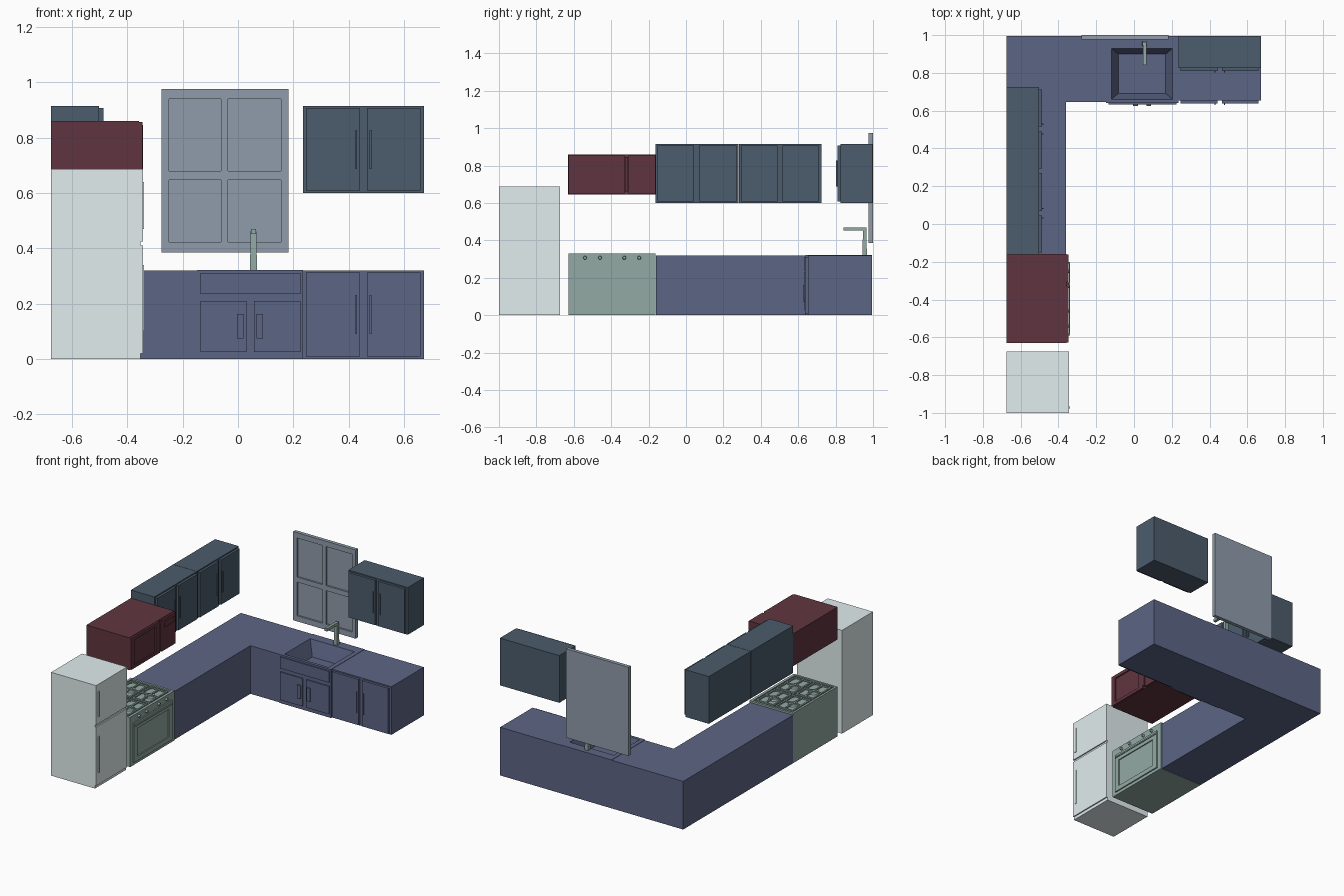
import bpy, bmesh
from mathutils import Matrix, Vector

if "Cube" in bpy.data.objects:
    bpy.data.objects.remove(bpy.data.objects["Cube"])

def material(name, rgb):
    m = bpy.data.materials.new(name)
    m.diffuse_color = (*rgb, 1)
    m.use_nodes = True
    m.node_tree.nodes["Principled BSDF"].inputs["Base Color"].default_value = m.diffuse_color
    return m

BLUE = material("base_blue", (0.107, 0.130, 0.235))
SLATE = material("upper_slate", (0.072, 0.107, 0.150))
RED = material("dark_red", (0.118, 0.036, 0.050))
GREEN = material("grey_green", (0.29, 0.40, 0.37))
PALE = material("pale_grey", (0.76, 0.85, 0.86))
STEEL = material("window_grey", (0.28, 0.335, 0.41))

def add_box(bm, x0, x1, y0, y1, z0, z1):
    size = Matrix.Diagonal((x1 - x0, y1 - y0, z1 - z0, 1))
    pos = Matrix.Translation(((x0 + x1) / 2, (y0 + y1) / 2, (z0 + z1) / 2))
    return bmesh.ops.create_cube(bm, size=1, matrix=pos @ size)["verts"]

def finish(name, bm, mat):
    me = bpy.data.meshes.new(name)
    bm.to_mesh(me)
    bm.free()
    ob = bpy.data.objects.new(name, me)
    me.materials.append(mat)
    bpy.context.collection.objects.link(ob)
    return ob

def boxes(name, mat, *dims):
    bm = bmesh.new()
    for d in dims:
        add_box(bm, *d)
    return finish(name, bm, mat)

def recess(bm, verts, direction, corners, depth, taper=1.0):
    """Sink a rectangular pocket into the box face that points along direction."""
    d = Vector(direction)
    bm.normal_update()
    face = next(f for f in {f for v in verts for f in v.link_faces} if f.normal.dot(d) > 0.9)
    axes = [i for i in range(3) if abs(d[i]) < 0.5]

    def place(scale, shift):
        mid = face.calc_center_median()
        c = [(corners[k][0] + corners[k][1]) / 2 for k in (0, 1)]
        signs = [[v.co[a] > mid[a] for a in axes] for v in face.verts]
        for v, s in zip(face.verts, signs):
            for k, a in enumerate(axes):
                v.co[a] = c[k] + (corners[k][s[k]] - c[k]) * scale
            v.co -= d * shift
    bmesh.ops.inset_individual(bm, faces=[face], thickness=0.005)
    place(1, 0)
    bmesh.ops.inset_individual(bm, faces=[face], thickness=0.002)
    place(taper, depth)

def cabinet(name, mat, start, back, depth, z0, z1, wall="back", w=0.437):
    """Two-door cabinet; wall='left' turns it to face +x."""
    front, h = -depth, (z0 + z1) / 2
    parts = [("", [(0, w, front, 0, z0, z1)]),
             ("_doors", [(a, b, front - 0.016, front, z0 + 0.008, z1 - 0.008)
                         for a, b in ((0.01, 0.206), (0.231, w - 0.013))]),
             ("_handles", [(a, a + 0.006, front - 0.022, front - 0.015, h - 0.07, h + 0.07)
                           for a in (0.190, 0.241)])]
    for suffix, dims in parts:
        ob = boxes(name + suffix, mat, *dims)
        if wall == "left":
            ob.rotation_euler.z = 1.5707963
            ob.location = (back, start, 0)
        else:
            ob.location = (start, back, 0)

# L-shaped corner counter
bm = bmesh.new()
outline = [(-0.675, -0.16), (-0.36, -0.16), (-0.36, 0.645), (-0.148, 0.645), (-0.148, 0.994), (-0.675, 0.994)]
base = bm.faces.new([bm.verts.new((x, y, 0)) for x, y in outline])
top = bmesh.ops.extrude_face_region(bm, geom=[base])["geom"]
bmesh.ops.translate(bm, vec=(0, 0, 0.32), verts=[g for g in top if isinstance(g, bmesh.types.BMVert)])
bmesh.ops.recalc_face_normals(bm, faces=bm.faces)
finish("corner_counter", bm, BLUE)

# Sink cabinet with tapered basin, drawer front, doors and handles
bm = bmesh.new()
v = add_box(bm, -0.148, 0.235, 0.640, 0.994, 0, 0.322)
recess(bm, v, (0, 0, 1), ((-0.12, 0.205), (0.66, 0.93)), 0.10, 0.77)
finish("sink_cabinet", bm, BLUE)
boxes("sink_cabinet_fronts", BLUE, (-0.135, 0.225, 0.633, 0.642, 0.235, 0.31),
      (-0.135, 0.03, 0.633, 0.642, 0.025, 0.21), (0.057, 0.225, 0.633, 0.642, 0.025, 0.21))
boxes("sink_cabinet_handles", BLUE, *[(a, a + 0.024, 0.626, 0.633, 0.073, 0.162) for a in (-0.004, 0.067)])

# Tap with tapered post
bm = bmesh.new()
for p in add_box(bm, 0.043, 0.069, 0.943, 0.967, 0.318, 0.47):
    if p.co.z > 0.4:
        p.co.x = 0.056 + (p.co.x - 0.056) * 0.75
        p.co.y = 0.957 + (p.co.y - 0.957) * 0.75
add_box(bm, 0.047, 0.065, 0.843, 0.95, 0.452, 0.47)
finish("tap", bm, GREEN)

# Base cabinet on the right and the three wall cabinets
cabinet("right_base_cabinet", BLUE, 0.235, 0.994, 0.341, 0, 0.32)
cabinet("right_wall_cabinet", SLATE, 0.235, 0.996, 0.171, 0.6, 0.914)
cabinet("left_wall_cabinet_a", SLATE, -0.162, -0.675, 0.173, 0.6, 0.914, "left", 0.444)
cabinet("left_wall_cabinet_b", SLATE, 0.284, -0.675, 0.173, 0.6, 0.914, "left", 0.440)

# Window: back slab plus raised frame bars around four panes
bars = [(a, b, 0.976, 0.99, 0.385, 0.975) for a, b in ((-0.277, -0.25), (-0.062, -0.037), (0.155, 0.182))]
bars += [(a, b, 0.976, 0.99, c, d) for a, b in ((-0.25, -0.062), (-0.037, 0.155))
         for c, d in ((0.385, 0.422), (0.646, 0.679), (0.939, 0.975))]
boxes("window", STEEL, (-0.277, 0.182, 0.988, 1.0, 0.385, 0.975), *bars)

# Microwave with door window, control panel and handle
boxes("microwave_body", RED, (-0.675, -0.358, -0.63, -0.16, 0.645, 0.86))
bm = bmesh.new()
v = add_box(bm, -0.358, -0.346, -0.628, -0.328, 0.648, 0.857)
recess(bm, v, (1, 0, 0), ((-0.595, -0.37), (0.668, 0.834)), 0.008)
finish("microwave_door", bm, RED)
bm = bmesh.new()
v = add_box(bm, -0.358, -0.346, -0.308, -0.162, 0.648, 0.857)
recess(bm, v, (1, 0, 0), ((-0.28, -0.17), (0.797, 0.834)), 0.005)
finish("microwave_panel", bm, RED)
boxes("microwave_handle", RED, (-0.358, -0.343, -0.325, -0.311, 0.66, 0.845))

# Stove body with recessed hob
bm = bmesh.new()
v = add_box(bm, -0.675, -0.354, -0.628, -0.162, 0, 0.331)
recess(bm, v, (0, 0, 1), ((-0.66, -0.372), (-0.615, -0.177)), 0.015)
finish("stove_body", bm, GREEN)

# Oven door, handle and knobs
bm = bmesh.new()
v = add_box(bm, -0.356, -0.346, -0.597, -0.195, 0.02, 0.283)
recess(bm, v, (1, 0, 0), ((-0.56, -0.232), (0.05, 0.235)), 0.007)
finish("oven_door", bm, GREEN)
boxes("oven_handle", GREEN, (-0.345, -0.340, -0.59, -0.2, 0.258, 0.267),
      *[(-0.348, -0.341, y, y + 0.01, 0.258, 0.267) for y in (-0.59, -0.21)])
bm = bmesh.new()
for y in (-0.54, -0.46, -0.33, -0.25):
    bmesh.ops.create_cone(bm, cap_ends=True, segments=12, radius1=0.010, radius2=0.008, depth=0.014,
                          matrix=Matrix.Translation((-0.348, y, 0.307)) @ Matrix.Rotation(1.5708, 4, "Y"))
finish("stove_knobs", bm, GREEN)

# Four burners with grates
grates, burners = bmesh.new(), bmesh.new()
for cx in (-0.587, -0.445):
    for cy in (-0.503, -0.289):
        hx, hy, t = 0.065, 0.098, 0.005
        for k in (-1, 0, 1):
            x, y = cx + k * (hx - t), cy + k * (hy - t)
            add_box(grates, x - t, x + t, cy - hy, cy + hy, 0.322, 0.331)
            add_box(grates, cx - hx, cx + hx, y - t, y + t, 0.322, 0.331)
        for sx in (-1, 1):
            for sy in (-1, 1):
                x, y = cx + sx * (hx - t), cy + sy * (hy - t)
                add_box(grates, x - t, x + t, y - t, y + t, 0.315, 0.323)
        bmesh.ops.create_cone(burners, cap_ends=True, segments=16, radius1=0.034, radius2=0.028, depth=0.012,
                              matrix=Matrix.Translation((cx, cy, 0.321)))
finish("hob_grates", grates, GREEN)
finish("hob_burners", burners, GREEN)

# Fridge with two doors and vertical handles
boxes("fridge_body", PALE, (-0.675, -0.352, -1.0, -0.675, 0, 0.687))
boxes("fridge_doors", PALE, (-0.352, -0.344, -1.0, -0.675, 0.02, 0.41),
      (-0.352, -0.344, -1.0, -0.675, 0.425, 0.687))
boxes("fridge_handles", PALE, (-0.345, -0.339, -0.978, -0.966, 0.10, 0.34),
      (-0.345, -0.339, -0.978, -0.966, 0.47, 0.64))
